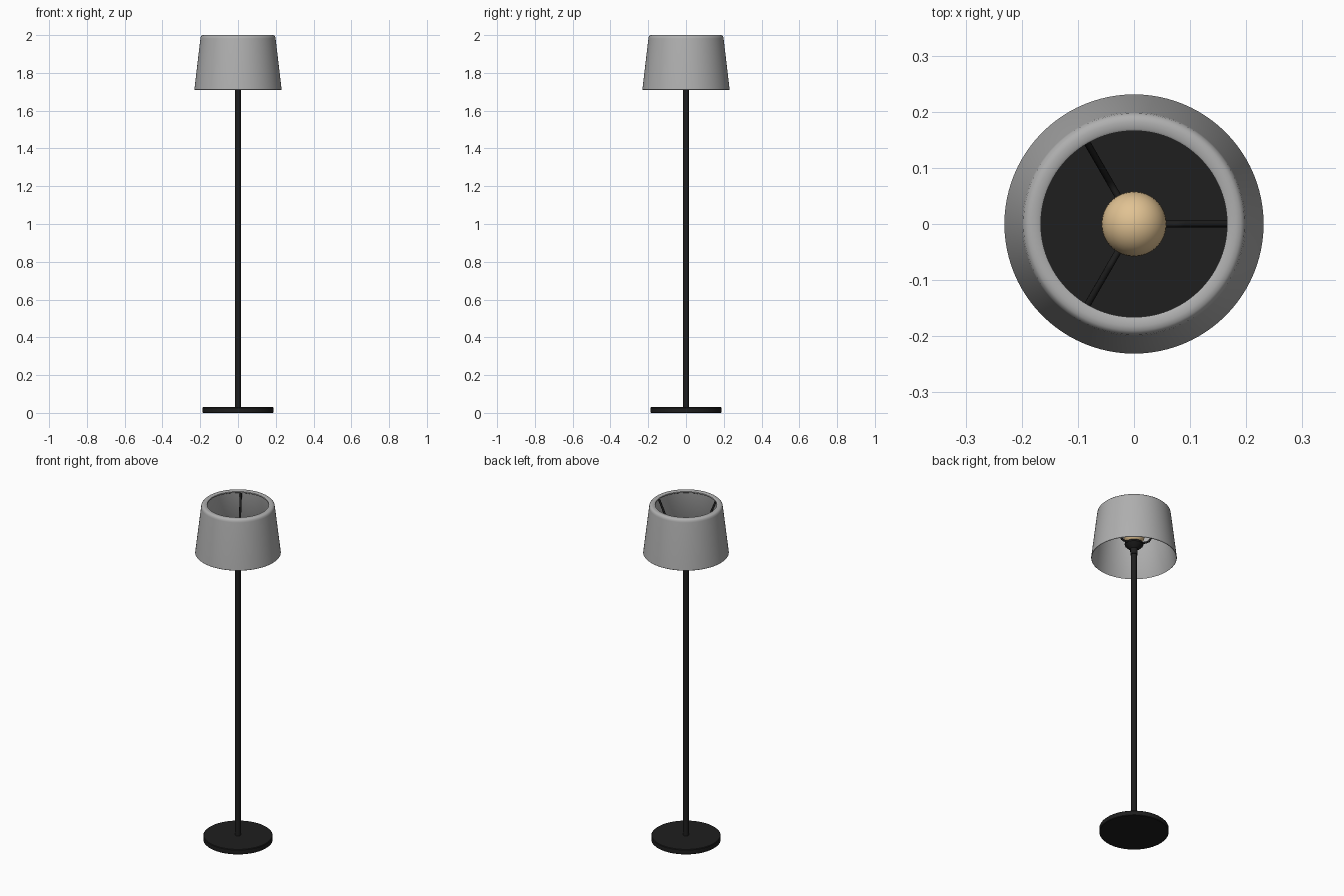
import bpy, math
from mathutils import Vector

if "Cube" in bpy.data.objects:
    bpy.data.objects.remove(bpy.data.objects["Cube"])


def material(name, rgb):
    m = bpy.data.materials.new(name)
    m.diffuse_color = (*rgb, 1)
    m.use_nodes = True
    m.node_tree.nodes["Principled BSDF"].inputs["Base Color"].default_value = m.diffuse_color
    return m


BLACK = material("black_metal", (0.013, 0.013, 0.013))
GREY = material("grey_fabric", (0.43, 0.43, 0.43))
BULB = material("warm_bulb", (0.75, 0.54, 0.29))


def lathe(name, profile, mat, n=64, closed=False):
    """Spin (radius, z) points around the z axis."""
    verts, faces, rings = [], [], []
    for r, z in profile:
        count = 1 if r == 0 else n
        rings.append([len(verts) + i for i in range(count)])
        for i in range(count):
            a = 2 * math.pi * i / n
            verts.append((r * math.cos(a), r * math.sin(a), z))
    pairs = list(zip(rings, rings[1:]))
    if closed:
        pairs.append((rings[-1], rings[0]))
    for a, b in pairs:
        for i in range(n):
            j = (i + 1) % n
            if len(a) == 1:
                faces.append((a[0], b[j], b[i]))
            elif len(b) == 1:
                faces.append((a[i], a[j], b[0]))
            else:
                faces.append((a[i], a[j], b[j], b[i]))
    me = bpy.data.meshes.new(name)
    me.from_pydata(verts, [], faces)
    me.materials.append(mat)
    ob = bpy.data.objects.new(name, me)
    bpy.context.collection.objects.link(ob)
    bpy.ops.object.select_all(action='DESELECT')
    ob.select_set(True)
    bpy.context.view_layer.objects.active = ob
    bpy.ops.object.shade_smooth_by_angle(angle=math.radians(40))
    return ob


# Round foot and pole
lathe("base", [(0, 0), (0.184, 0), (0.187, 0.003), (0.187, 0.027),
               (0.184, 0.03), (0, 0.03)], BLACK, 96)
lathe("pole", [(0, 0.03), (0.015, 0.03), (0.015, 1.76), (0, 1.76)], BLACK, 32)

# Collar and bulb holder
lathe("socket", [(0, 1.73), (0.02, 1.73), (0.02, 1.765), (0.035, 1.775),
                 (0.05, 1.79), (0.05, 1.80), (0.028, 1.805), (0.028, 1.82),
                 (0, 1.82)], BLACK, 48)

# Bulb
R = 0.058
lathe("bulb", [(0 if k in (0, 16) else R * math.sin(math.pi * k / 16),
                1.85 - R * math.cos(math.pi * k / 16)) for k in range(17)], BULB, 32)

# Lampshade: thin tapered wall with a rounded lip turned inward at the top
lathe("lampshade", [(0.231, 1.712), (0.199, 1.982), (0.197, 1.992), (0.190, 1.999),
                    (0.182, 2.0), (0.170, 2.0), (0.166, 1.997), (0.166, 1.990),
                    (0.170, 1.987), (0.185, 1.986), (0.192, 1.980),
                    (0.227, 1.712), (0.229, 1.71)], GREY, 96, closed=True)

# Three bent arms carrying the shade
for k in range(3):
    a = k * 2 * math.pi / 3
    cu = bpy.data.curves.new("shade_arm", 'CURVE')
    cu.dimensions = '3D'
    cu.bevel_depth = 0.006
    cu.bevel_resolution = 3
    cu.use_fill_caps = True
    pts = [(0.02, 1.795), (0.07, 1.793), (0.085, 1.797), (0.096, 1.812), (0.18, 1.986)]
    sp = cu.splines.new('POLY')
    sp.points.add(len(pts) - 1)
    for p, (r, z) in zip(sp.points, pts):
        p.co = (r * math.cos(a), r * math.sin(a), z, 1)
    sp.use_smooth = True
    cu.materials.append(BLACK)
    bpy.context.collection.objects.link(bpy.data.objects.new(f"shade_arm_{k + 1}", cu))
